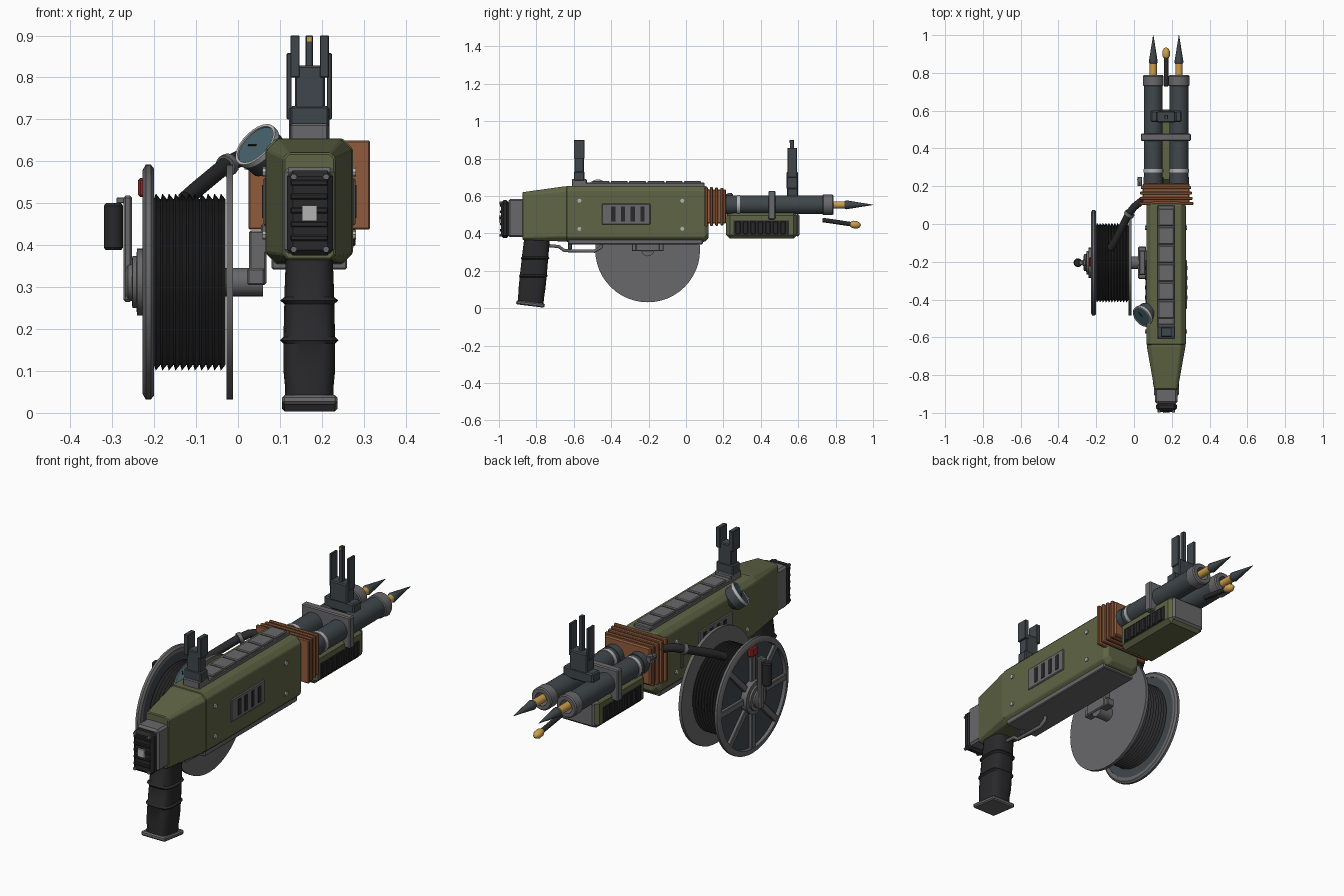
import bpy, bmesh, math
from mathutils import Vector, Matrix

if "Cube" in bpy.data.objects:
    bpy.data.objects.remove(bpy.data.objects["Cube"])

COL = dict(olive=(.115, .13, .06), brown=(.28, .105, .045), steel=(.05, .062, .07), black=(.022, .022, .024),
           grey=(.14, .14, .145), gold=(.6, .34, .07), red=(.3, .02, .02), teal=(.06, .12, .15), pale=(.45, .45, .45))
MATS = {}
for k, c in COL.items():
    MATS[k] = bpy.data.materials.new(k)
    MATS[k].diffuse_color = (*c, 1)
CX = .17  # centre plane of the gun


def finish(name, bm, mat, bevel=0, smooth=False):
    bmesh.ops.recalc_face_normals(bm, faces=bm.faces)
    me = bpy.data.meshes.new(name)
    bm.to_mesh(me)
    bm.free()
    ob = bpy.data.objects.new(name, me)
    bpy.context.collection.objects.link(ob)
    me.materials.append(MATS[mat])
    if bevel:
        m = ob.modifiers.new('bevel', 'BEVEL')
        m.width, m.segments = bevel, 1
    if smooth:
        bpy.ops.object.select_all(action='DESELECT')
        bpy.context.view_layer.objects.active = ob
        ob.select_set(True)
        bpy.ops.object.shade_smooth_by_angle(angle=math.radians(35))
    return ob


def box(name, x, y, z, mat, bevel=0, rot=None, pivot=None):
    lo, hi = Vector((x[0], y[0], z[0])), Vector((x[1], y[1], z[1]))
    bm = bmesh.new()
    bmesh.ops.create_cube(bm, size=1, matrix=Matrix.Translation((lo + hi) / 2) @ Matrix.Diagonal((*(hi - lo), 1)))
    if rot:
        bmesh.ops.rotate(bm, verts=bm.verts, cent=pivot or (lo + hi) / 2, matrix=rot)
    return finish(name, bm, mat, bevel)


def skin(name, rings, mat, closed=False, bevel=0, smooth=False):
    bm = bmesh.new()
    vs = [[bm.verts.new(p) for p in r] for r in rings]
    n = len(vs[0])
    for a, b in list(zip(vs, vs[1:])) + ([(vs[-1], vs[0])] if closed else []):
        for i in range(n):
            bm.faces.new((a[i], a[(i + 1) % n], b[(i + 1) % n], b[i]))
    if not closed:
        bm.faces.new(vs[0])
        bm.faces.new(vs[-1])
    return finish(name, bm, mat, bevel, smooth)


def lathe(name, base, axis, profile, mat, seg=24, closed=False):
    """Spin (distance, radius) pairs about an axis."""
    d = Vector(axis).normalized()
    q = d.to_track_quat('Z', 'Y')
    rings = [[Vector(base) + d * t + q @ Vector((r * math.cos(a), r * math.sin(a), 0))
              for a in (2 * math.pi * i / seg for i in range(seg))] for t, r in profile]
    return skin(name, rings, mat, closed, 0, True)


def rod(name, p, q, r, mat, seg=16):
    d = Vector(q) - Vector(p)
    return lathe(name, p, d, [(0, r), (d.length, r)], mat, seg)


def tube(name, pts, r, mat):
    cu = bpy.data.curves.new(name, 'CURVE')
    cu.dimensions, cu.bevel_depth, cu.bevel_resolution, cu.use_fill_caps = '3D', r, 3, True
    sp = cu.splines.new('POLY')
    sp.points.add(len(pts) - 1)
    for s, p in zip(sp.points, pts):
        s.co = (*p, 1)
    cu.materials.append(MATS[mat])
    bpy.context.collection.objects.link(bpy.data.objects.new(name, cu))


def octagon(y, w, z0, z1, c):
    return [(CX + x, y, z) for x, z in ((-w + c, z0), (w - c, z0), (w, z0 + c), (w, z1 - c),
                                        (w - c, z1), (-w + c, z1), (-w, z1 - c), (-w, z0 + c))]


# receiver, rear taper and bottom plate
skin('receiver', [octagon(-.64, .104, .355, .655, .025), octagon(.1, .104, .355, .655, .025),
                  octagon(.12, .09, .375, .64, .025)], 'olive', bevel=.004)
skin('rear_taper', [octagon(-.875, .062, .365, .62, .012), octagon(-.65, .102, .357, .652, .025),
                    octagon(-.635, .102, .357, .652, .025)], 'olive', bevel=.004)
box('bottom_plate', (.08, .26), (-.63, .09), (.342, .37), 'grey', .004)
# segmented top cover
box('top_cover', (.125, .215), (-.61, .1), (.65, .672), 'grey', .004)
for i in range(6):
    box('cover_segment', (.128, .212), (-.5 + i * .098, -.41 + i * .098), (.665, .681), 'grey', .004)
# side vents and bolts on both sides
for s in (-1, 1):
    sx = CX + s * .104
    box('vent_panel', (sx - .006, sx + .006), (-.45, -.19), (.447, .56), 'grey', .004)
    for i in range(4):
        y = -.4 + i * .052
        box('vent_slot', (sx - .009, sx + .009), (y, y + .022), (.465, .543), 'black')
    for y in (-.57, -.02):
        for z in (.425, .575):
            rod('side_bolt', (sx - s * .01, y, z), (sx + s * .007, y, z), .011, 'pale', 8)

# butt block, pad and fittings
box('butt_block', (.11, .23), (-.95, -.865), (.38, .585), 'grey', .01)
box('butt_pad', (.117, .227), (-.99, -.945), (.375, .578), 'black', .014)
for i in range(5):
    z = .41 + i * .033
    box('pad_rib', (.125, .215), (-.995, -.97), (z, z + .014), 'black', .003)
box('pad_button', (.153, .189), (-1, -.98), (.458, .495), 'pale')
for x in (.133, .21):
    for z in (.39, .563):
        rod('pad_bolt', (x, -.98, z), (x, -.997, z), .008, 'grey', 6)

# tilted pistol grip
rings = []
for z, g in ((.02, 0), (.06, .0), (.1, .004), (.165, .004), (.173, .012), (.181, .004), (.26, .002),
             (.268, .012), (.276, .002), (.38, -.002)):
    yc = -.832 + (z - .02) * .1
    rings.append([(CX + (.058 + g) * math.copysign(abs(math.cos(a)) ** .6, math.cos(a)),
                   yc + (.07 + g * .6) * math.copysign(abs(math.sin(a)) ** .6, math.sin(a)), z)
                  for a in (2 * math.pi * (i + .5) / 20 for i in range(20))])
skin('grip', rings, 'black', smooth=True)
box('grip_base', (.105, .237), (-.908, -.755), (.012, .034), 'grey', .006, Matrix.Rotation(-.12, 3, 'X'))
# trigger and guard
tube('trigger_guard', [(CX, -.74, .335), (CX, -.68, .33), (CX, -.65, .308), (CX, -.49, .305), (CX, -.455, .325),
                       (CX, -.45, .35)], .009, 'grey')
box('trigger', (.16, .18), (-.63, -.61), (.315, .36), 'steel', .003)

# bellows
box('bellows_core', (.045, .295), (.1, .215), (.452, .635), 'brown', .006)
for i in range(4):
    w = .145 - .004 * i
    box('bellows_fin', (CX - w, CX + w), (.1 + i * .028, .116 + i * .028), (.437 + .002 * i, .65 - .002 * i), 'brown', .004)

# twin barrels, tips and spikes
for x in (.102, .238):
    bz = .553
    lathe('barrel', (x, .2, bz), (0, 1, 0), [(0, .05), (.535, .05)], 'steel', 24)
    lathe('barrel_ring', (x, .272, bz), (0, 1, 0), [(0, .053), (.018, .053)], 'pale', 24)
    lathe('barrel_collar', (x, .21, bz), (0, 1, 0), [(0, .053), (.04, .053)], 'steel', 24)
    lathe('muzzle', (x, .73, bz), (0, 1, 0), [(0, .05), (.004, .055), (.052, .055), (.058, .05), (.058, .032), (.03, .03),
                                             (.0, .03)], 'grey', 24, True)
    rod('nozzle', (x, .73, bz), (x, .852, bz), .019, 'gold')
    lathe('spike', (x, .845, bz), (0, 1, 0), [(0, .018), (.012, .024), (.03, .021), (.155, .001)], 'steel', 12)
box('barrel_clamp', (.036, .302), (.44, .478), (.475, .628), 'grey', .005)

# lower tank housing
box('lower_housing', (.068, .272), (.215, .595), (.372, .515), 'olive', .02)
box('housing_end_plate', (.078, .262), (.585, .606), (.382, .505), 'grey', .012)
for s in (-1, 1):
    sx = CX + s * .102
    box('housing_panel', (sx - .004, sx + .004), (.255, .55), (.395, .468), 'black')
    for i in range(7):
        y = .265 + i * .04
        box('housing_rib', (sx - .008, sx + .008), (y, y + .027), (.398, .465), 'black', .003)
# pilot igniter
rod('pilot_rod', (CX, .73, .472), (CX, .9, .447), .012, 'black', 12)
lathe('pilot_tip', (CX, .88, .45), (0, .99, -.14), [(0, .014), (.012, .02), (.035, .02), (.05, .012), (.055, .003)], 'gold', 12)

# rear sight
box('rear_sight_foot', (.125, .215), (-.61, -.53), (.66, .69), 'grey', .004)
box('rear_sight_base', (.124, .217), (-.6, -.543), (.68, .732), 'steel', .005)
box('rear_sight_block', (.136, .207), (-.597, -.546), (.725, .828), 'steel', .004)
for x in (.136, .206):
    box('rear_sight_prong', (x - .011, x + .011), (-.6, -.543), (.8, .9), 'steel', .002)
# front sight
box('front_sight_foot', (.088, .252), (.54, .6), (.59, .643), 'steel', .006)
box('front_sight_base', (.122, .218), (.538, .598), (.635, .73), 'steel', .005)
for x in (.122, .218):
    box('front_sight_wing', (x - .006, x + .006), (.543, .593), (.7, .858), 'steel', .002)
box('front_sight_post', (.161, .179), (.555, .578), (.72, .9), 'steel', .002)
box('front_sight_bead', (.164, .176), (.552, .57), (.886, .897), 'gold')

# hose reel: flanges, wound coil, spokes
RY, RZ = -.205, .312
X = (1, 0, 0)
lathe('inner_flange', (-.028, RY, RZ), X, [(0, .28), (.016, .28)], 'grey', 48)
coil = [(0, .2)] + [p for i in range(11) for p in ((.0155 * i + .004, .211), (.0155 * i + .0155, .197))]
lathe('wound_hose', (-.2, RY, RZ), X, coil, 'black', 48)
lathe('outer_disc', (-.21, RY, RZ), X, [(0, .265), (.008, .265)], 'steel', 48)
lathe('outer_rim', (-.228, RY, RZ), X, [(0, .252), (0, .266), (.008, .28), (.02, .28), (.028, .27), (.028, .252)],
      'grey', 48, True)
for i in range(8):
    box('spoke', (-.226, -.208), (RY - .015, RY + .015), (RZ + .04, RZ + .257), 'grey', .003,
        Matrix.Rotation(i * math.pi / 4, 3, 'X'), (0, RY, RZ))
lathe('reel_hub', (-.268, RY, RZ), X, [(0, .035), (.006, .045), (.015, .045), (.016, .062), (.026, .062), (.027, .08), (.06, .08)],
      'grey', 24)
# crank and handle
box('crank_arm', (-.273, -.253), (RY - .018, RY + .018), (.265, .518), 'grey', .005)
box('handle_bracket', (-.29, -.26), (RY - .012, RY + .012), (.5, .514), 'grey', .002)
lathe('crank_handle', (-.297, RY, .388), (0, 0, 1), [(0, .018), (.006, .023), (.106, .023), (.112, .018)], 'black', 16)
box('red_latch', (-.238, -.21), (RY - .02, RY + .03), (.515, .56), 'red', .005)
# axle and bracket
rod('axle', (-.03, RY, RZ), (.06, RY, RZ), .034, 'grey', 24)
box('axle_block', (.022, .064), (-.29, -.12), (.305, .345), 'grey', .004)
box('axle_bracket', (.026, .068), (-.27, -.14), (.305, .435), 'grey', .005)
box('bracket_foot', (.055, .1), (-.27, -.14), (.38, .45), 'grey', .004)

# feed hose with collar and fitting
tube('feed_hose', [(-.125, -.13, .51), (-.1, -.09, .532), (-.03, .05, .59), (.0, .09, .605), (.05, .13, .605)], .02, 'black')
lathe('hose_collar', (-.03, .045, .588), (.6, .9, .35), [(0, .027), (.018, .027)], 'grey', 12)
box('hose_guide', (-.026, -.014), (.05, .07), (.5, .61), 'grey', .003)
rod('hose_fitting', (.03, .2, .6), (.03, .25, .6), .012, 'grey', 8)
rod('fitting_bolt', (.03, .235, .58), (.03, .235, .615), .014, 'grey', 6)

# pressure gauge
gd = Vector((-.62, -.5, .6)).normalized()
gc = Vector((.05, -.485, .632))
lathe('gauge_body', gc - gd * .06, gd, [(0, .035), (.02, .055), (.065, .058)], 'steel', 24)
lathe('gauge_rim', gc, gd, [(0, .061), (.014, .061), (.014, .054), (0, .054)], 'pale', 24, True)
lathe('gauge_face', gc, gd, [(0, .055), (.01, .055)], 'teal', 24)
rod('gauge_needle', gc + gd * .011, gc + gd * .011 + gd.cross(Vector((0, 0, 1))) * .035, .003, 'black', 6)

for m in bpy.data.materials:
    if m.users and not m.is_grease_pencil:
        m.use_nodes = True
        m.node_tree.nodes["Principled BSDF"].inputs["Base Color"].default_value = m.diffuse_color
